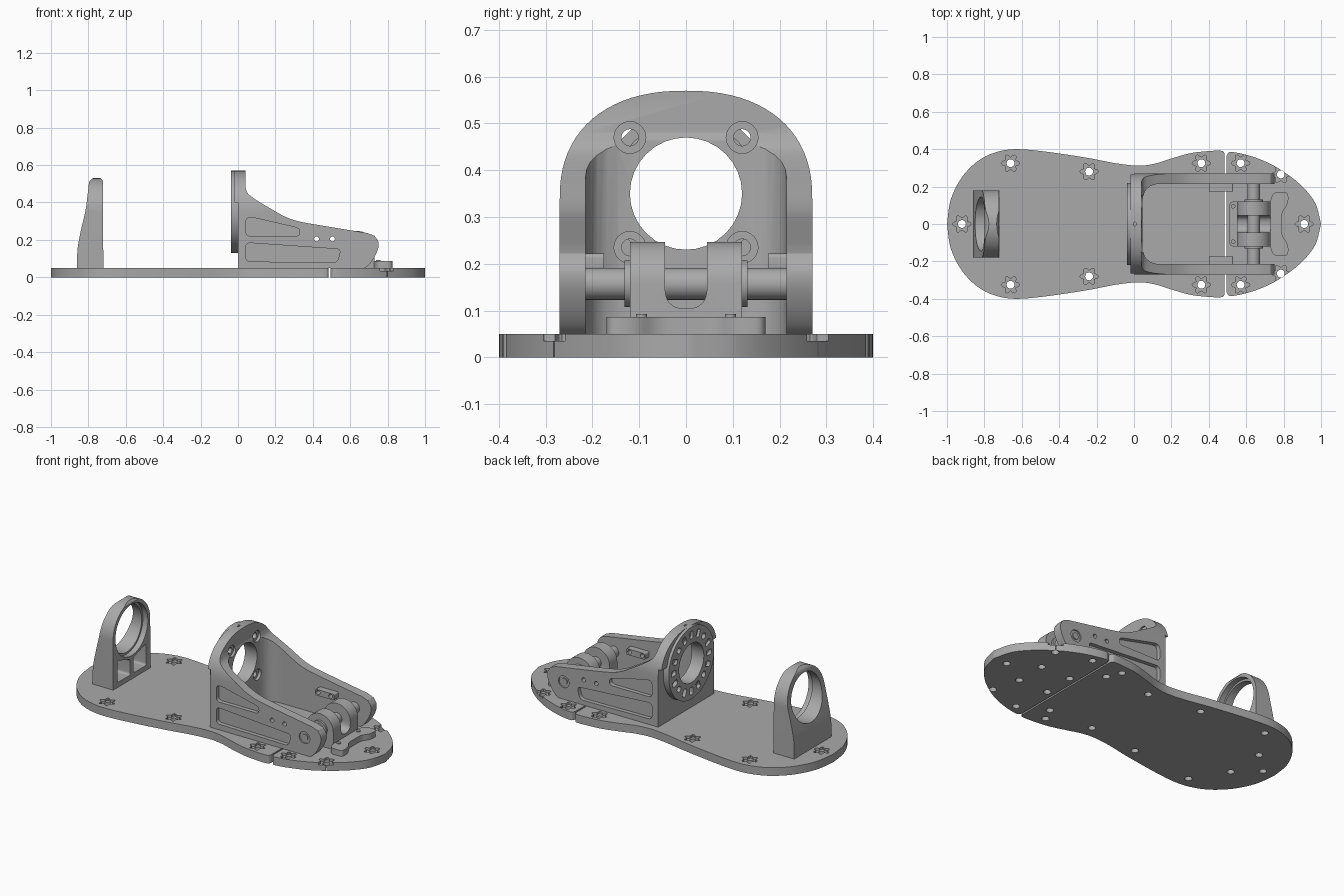
import bpy, bmesh, math
from mathutils import Vector

cube = bpy.data.objects.get("Cube")
if cube:
    bpy.data.objects.remove(cube)

grey = bpy.data.materials.new("plain grey")
grey.use_nodes = True
grey.diffuse_color = (0.4, 0.4, 0.4, 1)
grey.node_tree.nodes["Principled BSDF"].inputs["Base Color"].default_value = (0.4, 0.4, 0.4, 1)

PLACE = {"x": lambda u, v, w: (w, u, v), "y": lambda u, v, w: (u, w, v), "z": lambda u, v, w: (u, v, w)}


def prism(name, outline, axis, lo, hi):
    """Extrude a flat outline along an axis."""
    bm = bmesh.new()
    ends = [[bm.verts.new(PLACE[axis](p[0], p[1], w)) for p in outline] for w in (lo, hi)]
    bm.faces.new(ends[0])
    bm.faces.new(ends[1])
    n = len(outline)
    for i in range(n):
        j = (i + 1) % n
        bm.faces.new((ends[0][i], ends[0][j], ends[1][j], ends[1][i]))
    bmesh.ops.recalc_face_normals(bm, faces=bm.faces)
    mesh = bpy.data.meshes.new(name)
    bm.to_mesh(mesh)
    bm.free()
    mesh.materials.append(grey)
    obj = bpy.data.objects.new(name, mesh)
    bpy.context.collection.objects.link(obj)
    return obj


def circle(u, v, r, n=32):
    return [(u + r * math.cos(math.tau * i / n), v + r * math.sin(math.tau * i / n)) for i in range(n)]


def rect(u0, u1, v0, v1):
    return [(u0, v0), (u1, v0), (u1, v1), (u0, v1)]


def rounded(points, r, steps=6):
    """Round every corner of a polygon."""
    out, pts = [], [Vector(p) for p in points]
    for i, p in enumerate(pts):
        a, b = pts[i - 1] - p, pts[(i + 1) % len(pts)] - p
        a, b = (p + d.normalized() * min(r, d.length * 0.48) for d in (a, b))
        for k in range(steps + 1):
            t = k / steps
            out.append(a * (1 - t) ** 2 + p * 2 * t * (1 - t) + b * t * t)
    return out


def spline(points, steps=5):
    """Smooth open curve through the points."""
    pts = [Vector(p) for p in points]
    ext = [pts[0] * 2 - pts[1]] + pts + [pts[-1] * 2 - pts[-2]]
    out = []
    for a, b, c, d in zip(ext, ext[1:], ext[2:], ext[3:]):
        for k in range(steps):
            t = k / steps
            out.append(0.5 * (2 * b + (c - a) * t + (2 * a - 5 * b + 4 * c - d) * t * t
                              + (3 * b - a - 3 * c + d) * t ** 3))
    return out + [pts[-1]]


def combine(obj, others, operation="DIFFERENCE"):
    bpy.context.view_layer.objects.active = obj
    for other in others:
        mod = obj.modifiers.new("combine", "BOOLEAN")
        mod.operation, mod.object, mod.solver = operation, other, "EXACT"
        bpy.ops.object.modifier_apply(modifier=mod.name)
        bpy.data.objects.remove(other)
    return obj


def cutter(*args):
    return prism("cutter", *args)


def arch(half, mid, top, power, n=40):
    """Arched doorway outline standing on the sole."""
    pts = [(half, 0.05)]
    for i in range(n + 1):
        c, s = math.cos(math.pi * i / n), math.sin(math.pi * i / n)
        pts.append((math.copysign(abs(c) ** (2 / power), c) * half, mid + (top - mid) * abs(s) ** (2 / power)))
    return pts + [(-half, 0.05)]


# Sole plates: mirrored half outlines
def sole(name, half, holes):
    curve = spline(half)
    mirrored = [(p[0], -p[1]) for p in reversed(curve) if p[1] > 0.001]
    plate = prism(name, list(curve) + mirrored, "z", 0, 0.05)
    for x, y in holes:
        star = [(x + r * math.cos(a), y + r * math.sin(a)) for i in range(48)
                for a in [math.tau * i / 48] for r in [0.04 + 0.009 * math.cos(6 * a)]]
        combine(plate, [cutter(star, "z", 0.035, 0.06), cutter(circle(x, y, 0.021, 20), "z", -0.01, 0.06)])
    return plate


heel_holes = [(-0.92, 0)] + [(x, s * y) for x, y in ((-0.66, 0.325), (-0.24, 0.28), (0.36, 0.325)) for s in (1, -1)]
toe_holes = [(0.91, 0)] + [(x, s * y) for x, y in ((0.57, 0.325), (0.785, 0.265)) for s in (1, -1)]
heel_plate = sole("heel_plate", [(-1, 0), (-0.98, 0.13), (-0.92, 0.25), (-0.83, 0.34), (-0.73, 0.386), (-0.62, 0.4),
                                 (-0.45, 0.384), (-0.24, 0.352), (-0.1, 0.325), (0.02, 0.312), (0.11, 0.322),
                                 (0.2, 0.35), (0.3, 0.378), (0.4, 0.39), (0.47, 0.391), (0.485, 0.375)], heel_holes)
toe_plate = sole("toe_plate", [(0.495, 0.365), (0.515, 0.385), (0.6, 0.37), (0.7, 0.335), (0.8, 0.28),
                               (0.9, 0.2), (0.97, 0.11), (1, 0)], toe_holes)
combine(heel_plate, [cutter(circle(x, y, 0.021, 20), "z", -0.01, 0.03) for x in (-0.79, 0.1, 0.4)
                     for y in (-0.24 if x > 0 else -0.12, 0.24 if x > 0 else 0.12)])
combine(toe_plate, [cutter(circle(x, y, 0.021, 20), "z", -0.01, 0.03) for x in (0.54, 0.74) for y in (-0.095, 0.095)])

# Heel ring: arch trimmed by a tapered side profile
ring = prism("heel_ring", arch(0.18, 0.35, 0.53, 2), "x", -0.9, -0.7)
back = spline([(-0.86, 0.04), (-0.858, 0.15), (-0.84, 0.25), (-0.815, 0.36), (-0.802, 0.46), (-0.795, 0.51), (-0.775, 0.531)])
combine(ring, [cutter(list(back) + [(-0.735, 0.531), (-0.722, 0.515), (-0.72, 0.04)], "y", -0.3, 0.3)], "INTERSECT")
combine(ring, [cutter(circle(0, 0.35, 0.145, 48), "x", -1, -0.6), cutter(circle(0, 0.35, 0.157, 48), "x", -0.755, -0.6)])
for s in (1, -1):
    pocket = [(s * 0.015, 0.08), (s * 0.14, 0.08), (s * 0.14, 0.215), (s * 0.015, 0.175)]
    combine(ring, [cutter(rounded(pocket, 0.015), "x", -0.82, -0.6)])

# Ankle bracket: arch swept forward, trimmed by the side profile and hollowed
bracket = prism("ankle_bracket", arch(0.27, 0.34, 0.57, 2.3), "x", -0.05, 0.8)
slope = spline([(0.04, 0.48), (0.055, 0.446), (0.1, 0.412), (0.17, 0.37), (0.25, 0.325), (0.33, 0.298), (0.5, 0.268), (0.69, 0.237)])
nose = spline([(0.73, 0.222), (0.75, 0.19), (0.748, 0.15), (0.725, 0.1), (0.695, 0.062), (0.66, 0.04)])
side = [(0, 0.04), (0, 0.4), (-0.02, 0.4), (-0.02, 0.6), (0.04, 0.6)] + slope + nose
combine(bracket, [cutter(side, "y", -0.4, 0.4)], "INTERSECT")
combine(bracket, [cutter(rounded(rect(0.045, 1.2, -0.215, 0.215), 0.1), "z", 0, 1),
                  cutter(circle(0, 0.35, 0.12, 32), "x", -0.1, 0.1),
                  cutter(circle(0, 0, 0.012, 16), "z", 0.53, 0.6)])
screws = [(s * 0.12, z) for s in (1, -1) for z in (0.235, 0.47)]
for y, z in screws:
    combine(bracket, [cutter(circle(y, z, 0.034, 24), "x", 0.03, 0.13),
                      cutter(circle(y, z, 0.018, 20), "x", -0.1, 0.1)])

# Outer wall pockets, shaft recesses and rib blocks
upper = [(0.042, 0.22), (0.33, 0.22), (0.33, 0.262), (0.07, 0.322), (0.042, 0.315)]
lower = [(0.042, 0.085), (0.53, 0.078), (0.55, 0.15), (0.042, 0.185)]
for s in (1, -1):
    lo, hi = sorted((s * 0.245, s * 0.3))
    combine(bracket, [cutter(rounded(p, 0.025), "y", lo, hi) for p in (upper, lower)])
    lo, hi = sorted((s * 0.262, s * 0.3))
    combine(bracket, [cutter(circle(0.64, 0.157, 0.036), "y", lo, hi)])
    lo, hi = sorted((s * 0.175, s * 0.22))
    rib = prism("rib_block", rounded(rect(0.4, 0.53, 0.185, 0.222), 0.01), "y", lo, hi)
    for target in (bracket, rib):
        lo, hi = sorted((s * 0.15, s * 0.3))
        combine(target, [cutter(circle(x, 0.205, 0.013, 16), "y", lo, hi) for x in (0.42, 0.505)])

# Mounting disc with a ring of slots
disc = prism("mounting_disc", circle(0, 0.35, 0.22, 64), "x", -0.037, 0.001)
combine(disc, [cutter(circle(0, 0.35, 0.12, 32), "x", -0.1, 0.1)])
combine(disc, [cutter(circle(y, z, 0.018, 20), "x", -0.1, 0.1) for y, z in screws])
for i in range(16):
    a = math.tau * i / 16
    if i % 4 == 2:
        continue
    turn = [(u * math.cos(a) - v * math.sin(a), 0.35 + u * math.sin(a) + v * math.cos(a))
            for u, v in rounded(rect(0.148, 0.195, -0.016, 0.016), 0.012, 4)]
    combine(disc, [cutter(turn, "x", -0.1, -0.015)])

# Toe hinge: shaft, bushings and a saddle block
prism("hinge_shaft", circle(0.64, 0.157, 0.034), "y", -0.255, 0.255)
for s in (1, -1):
    for name, r, a, b in (("bushing", 0.05, 0.11, 0.132), ("bolt_head", 0.02, 0.25, 0.268)):
        prism(name, circle(0.64, 0.157, r), "y", *sorted((s * a, s * b)))
dome = [(0.64 + 0.09 * math.cos(math.pi * i / 24), 0.157 + 0.09 * math.sin(math.pi * i / 24)) for i in range(25)]
saddle = prism("hinge_saddle", dome + [(0.55, 0.05), (0.73, 0.05)], "y", -0.12, 0.12)
slot = rounded([(-0.045, 0.4), (-0.045, 0.104), (0.045, 0.104), (0.045, 0.4)], 0.045)
combine(saddle, [cutter(slot, "x", 0.4, 0.9)])

# Toe hinge foot with flared front lobes
prism("hinge_foot", rounded(rect(0.51, 0.77, -0.12, 0.12), 0.025), "z", 0.05, 0.075)
half = [(0.79, 0.06), (0.825, 0.11), (0.825, 0.17), (0.745, 0.17), (0.72, 0.1)]
lobes = half + [(x, -y) for x, y in reversed(half)]
prism("hinge_lobes", rounded(lobes, 0.025), "z", 0.05, 0.086)
for x in (0.53, 0.75):
    for y in (0.095, -0.095):
        prism("foot_screw", circle(x, y, 0.012, 16), "z", 0.07, 0.092)

# Smooth the curved sides, keep edges sharp
bpy.ops.object.select_all(action="DESELECT")
for obj in bpy.context.collection.objects:
    if obj.type == "MESH" and grey.name in obj.data.materials:
        obj.select_set(True)
        bpy.context.view_layer.objects.active = obj
bpy.ops.object.shade_smooth_by_angle(angle=math.radians(30))
